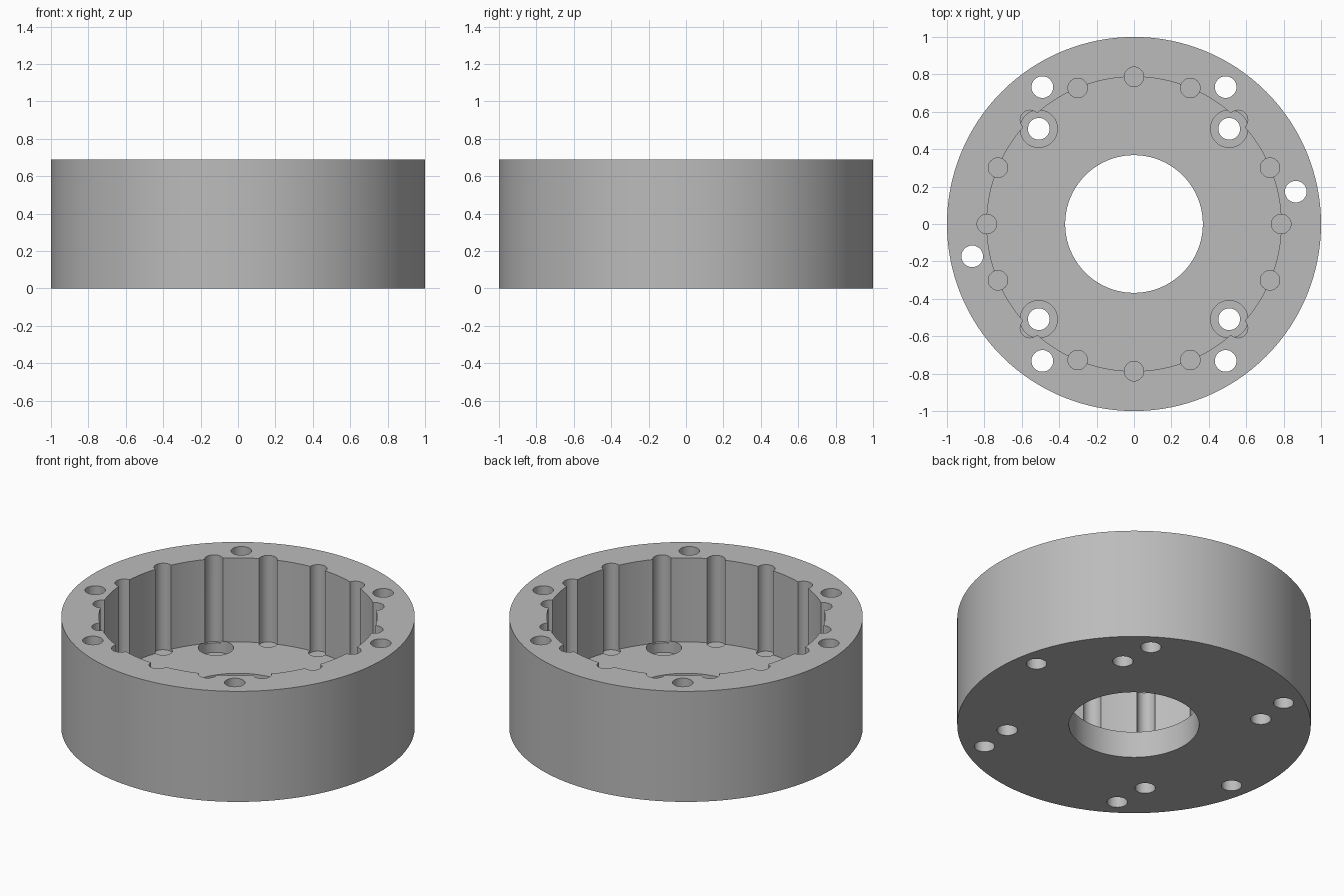
import bpy, bmesh, math
from mathutils import Matrix, Vector

cube = bpy.data.objects.get("Cube")
if cube:
    bpy.data.objects.remove(cube, do_unlink=True)

HEIGHT, FLOOR = 0.69, 0.165
BORE, CENTRE_HOLE, BOLT_HOLE = 0.787, 0.368, 0.058

steel = bpy.data.materials.new("plain_grey")
steel.use_nodes = True
GREY = (0.5, 0.5, 0.5, 1)
steel.diffuse_color = GREY
steel.node_tree.nodes["Principled BSDF"].inputs["Base Color"].default_value = GREY


def add_object(name, bm):
    bmesh.ops.recalc_face_normals(bm, faces=bm.faces)
    mesh = bpy.data.meshes.new(name)
    bm.to_mesh(mesh)
    bm.free()
    mesh.materials.append(steel)
    obj = bpy.data.objects.new(name, mesh)
    bpy.context.collection.objects.link(obj)
    return obj


def lathe(name, profile, steps):
    """Revolve a closed (radius, z) outline about the vertical axis."""
    bm = bmesh.new()
    verts = [bm.verts.new((r, 0, z)) for r, z in profile]
    edges = [bm.edges.new((v, verts[i - 1])) for i, v in enumerate(verts)]
    bmesh.ops.spin(bm, geom=verts + edges, axis=(0, 0, 1), cent=(0, 0, 0),
                   angle=math.tau, steps=steps, use_merge=True)
    bmesh.ops.remove_doubles(bm, verts=bm.verts, dist=1e-5)
    return add_object(name, bm)


def drill(body, name, centres, radius, bottom, top):
    """Cut a set of round vertical holes out of the body."""
    bm = bmesh.new()
    for x, y in centres:
        bmesh.ops.create_cone(bm, cap_ends=True, segments=32, radius1=radius,
                              radius2=radius, depth=top - bottom,
                              matrix=Matrix.Translation((x, y, (top + bottom) / 2)))
    cutter = add_object(name, bm)
    cutter.hide_render = True
    mod = body.modifiers.new(name, 'BOOLEAN')
    mod.operation = 'DIFFERENCE'
    mod.solver = 'EXACT'
    mod.object = cutter
    bpy.context.view_layer.objects.active = body
    bpy.ops.object.modifier_apply(modifier=mod.name)
    bpy.data.objects.remove(cutter, do_unlink=True)


def polar(radius, degrees):
    a = math.radians(degrees)
    return radius * math.cos(a), radius * math.sin(a)


# Cup-shaped body with a central opening in its floor
housing = lathe("ring_housing", [(CENTRE_HOLE, 0), (1, 0), (1, HEIGHT),
                                 (BORE, HEIGHT), (BORE, FLOOR),
                                 (CENTRE_HOLE, FLOOR)], 128)

# Sixteen pin grooves along the bore wall, sunk slightly into the floor
drill(housing, "pin_grooves", [polar(0.787, i * 22.5) for i in range(16)],
      0.052, FLOOR - 0.015, HEIGHT + 0.1)

# Four counterbored screw holes in the floor
screws = [polar(0.72, 45 + i * 90) for i in range(4)]
drill(housing, "counterbores", screws, 0.1, FLOOR - 0.075, FLOOR + 0.003)
drill(housing, "screw_holes", screws, BOLT_HOLE, -0.1, FLOOR + 0.002)

# Six through holes in the rim
rim = [(sx * 0.49, sy * 0.732) for sx in (-1, 1) for sy in (-1, 1)]
rim += [(0.865, 0.173), (-0.865, -0.173)]
drill(housing, "rim_holes", rim, BOLT_HOLE, -0.1, HEIGHT + 0.1)

# Smooth curved walls, crisp edges
bpy.ops.object.select_all(action='DESELECT')
housing.select_set(True)
bpy.context.view_layer.objects.active = housing
bpy.ops.object.shade_smooth_by_angle(angle=math.radians(30))
